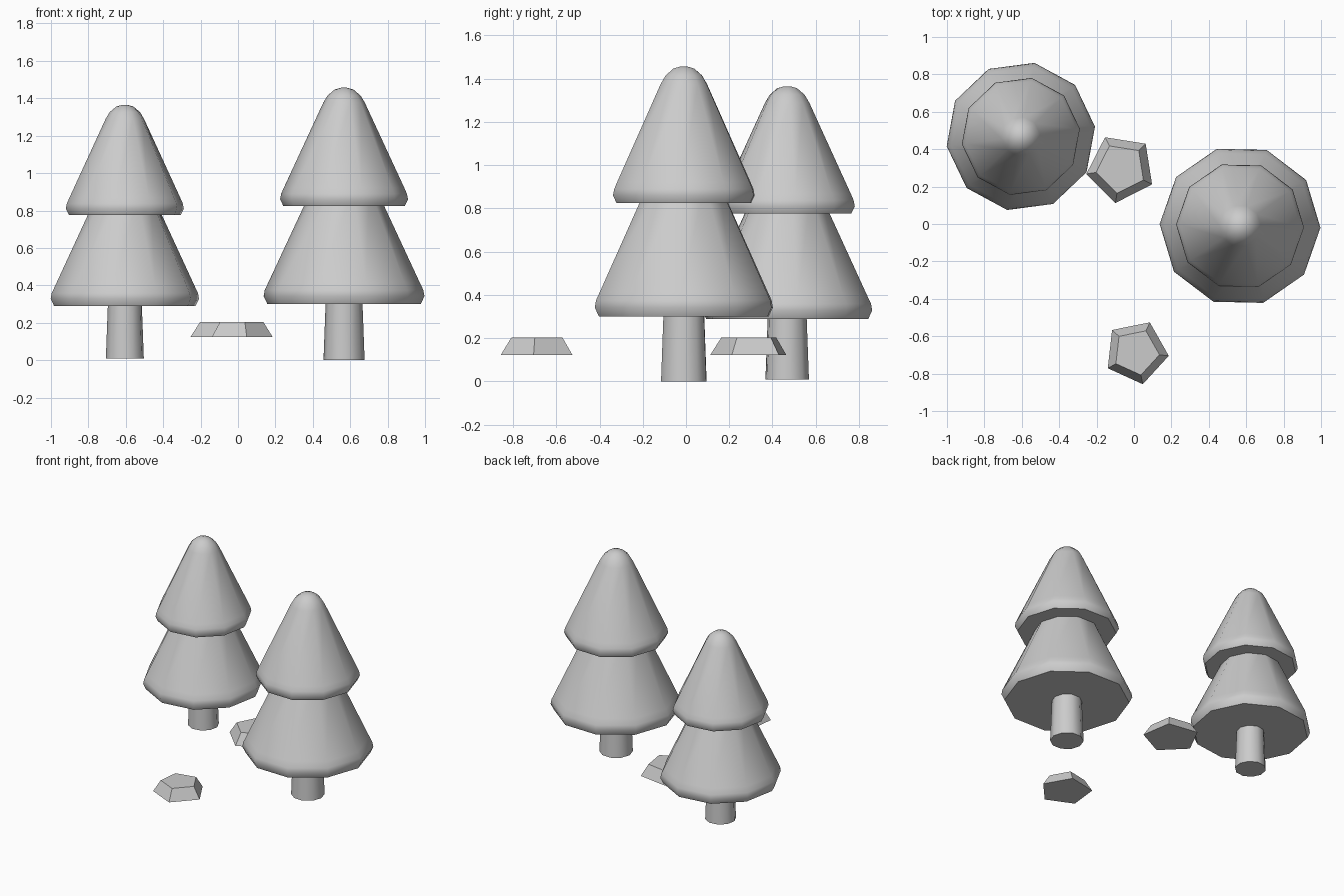
import bpy
import bmesh
from math import cos, sin, radians, tau

cube = bpy.data.objects.get("Cube")
if cube:
    bpy.data.objects.remove(cube, do_unlink=True)

grey = bpy.data.materials.new("light grey")
grey.use_nodes = True
grey.diffuse_color = (0.6, 0.6, 0.6, 1)
grey.node_tree.nodes["Principled BSDF"].inputs["Base Color"].default_value = (0.6, 0.6, 0.6, 1)


def lathe(name, profile, sides, location, turn=0, scale=1, smooth=True):
    """Closed solid from (radius, height) rings, listed bottom to top."""
    bm = bmesh.new()
    rings = [[bm.verts.new((r * cos(tau * i / sides), r * sin(tau * i / sides), z))
              for i in range(sides)] for r, z in profile]
    bm.faces.new(rings[0][::-1])
    for low, high in zip(rings, rings[1:]):
        for i in range(sides):
            j = (i + 1) % sides
            bm.faces.new((low[i], low[j], high[j], high[i]))
    bm.faces.new(rings[-1])
    mesh = bpy.data.meshes.new(name)
    bm.to_mesh(mesh)
    bm.free()
    mesh.materials.append(grey)
    obj = bpy.data.objects.new(name, mesh)
    bpy.context.collection.objects.link(obj)
    obj.location = location
    obj.rotation_euler.z = radians(turn)
    obj.scale = (scale,) * 3
    if smooth:
        bpy.ops.object.select_all(action='DESELECT')
        obj.select_set(True)
        bpy.context.view_layer.objects.active = obj
        bpy.ops.object.shade_smooth_by_angle(angle=radians(40))
    return obj


# Tree sections: trunk, flared lower skirt, rounded upper crown
TRUNK = [(0.11, 0), (0.098, 0.32)]
SKIRT = [(0.41, 0.3), (0.43, 0.342), (0.424, 0.375), (0.405, 0.415), (0.17, 0.92)]
CROWN = [(0.325, 0.825), (0.342, 0.86), (0.336, 0.89), (0.322, 0.922),
         (0.112, 1.375), (0.088, 1.415), (0.05, 1.447), (0.015, 1.457)]


def tree(prefix, location, turn, scale):
    for part, profile in (("trunk", TRUNK), ("lower_foliage", SKIRT), ("upper_foliage", CROWN)):
        lathe(f"{prefix}_{part}", profile, 10, location, turn, scale)


tree("large_tree", (0.567, -0.01, 0), -1.3, 1)
tree("small_tree", (-0.605, 0.468, 0.01), 7.5, 0.93)

# Five-sided flat-topped rocks
lathe("front_rock", [(0.175, 0), (0.125, 0.08)], 5, (0.012, -0.685, 0.123), -6.5, smooth=False)
lathe("back_rock", [(0.187, 0), (0.135, 0.08)], 5, (-0.07, 0.297, 0.123), -27, smooth=False)
